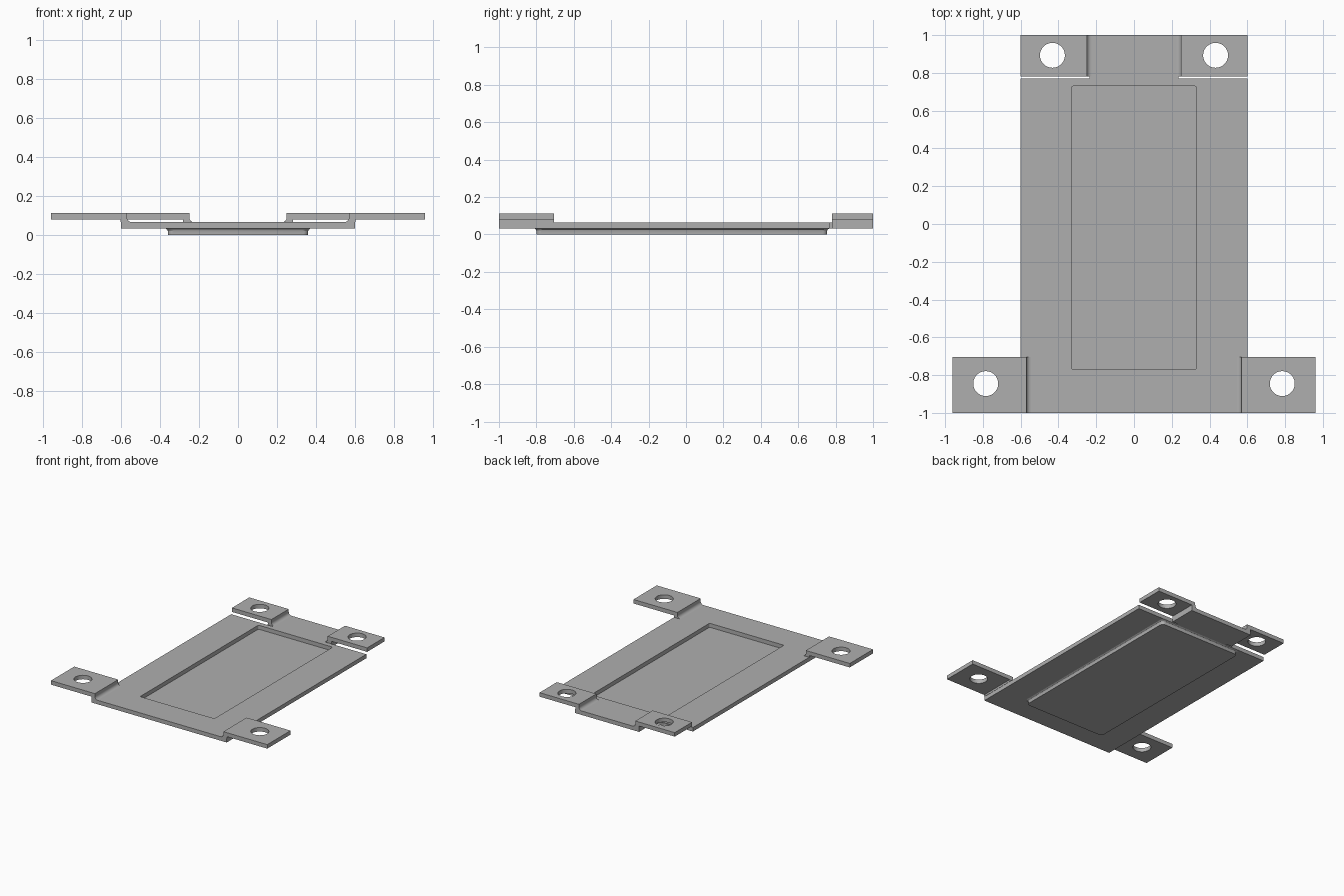
import bpy, bmesh, math

if "Cube" in bpy.data.objects:
    bpy.data.objects.remove(bpy.data.objects["Cube"])

T = 0.032          # sheet thickness
Z0, Z1 = 0.033, 0.065   # base plate bottom and top
ZT = 0.112         # tab top

grey = bpy.data.materials.new("sheet grey")
grey.diffuse_color = (0.43, 0.43, 0.43, 1)
grey.use_nodes = True
grey.node_tree.nodes["Principled BSDF"].inputs["Base Color"].default_value = grey.diffuse_color


def add_object(name, mesh, smooth=True):
    obj = bpy.data.objects.new(name, mesh)
    bpy.context.collection.objects.link(obj)
    mesh.materials.clear()
    mesh.materials.append(grey)
    if smooth:
        bpy.ops.object.select_all(action='DESELECT')
        obj.select_set(True)
        bpy.context.view_layer.objects.active = obj
        bpy.ops.object.shade_smooth_by_angle(angle=math.radians(25))
    return obj


def circle(cx, cy, r, n=40):
    return [(cx + r * math.cos(2 * math.pi * i / n),
             cy + r * math.sin(2 * math.pi * i / n)) for i in range(n)]


def rounded_rect(x0, x1, y0, y1, r, n=4):
    pts = []
    corners = [(x1 - r, y1 - r), (x0 + r, y1 - r), (x0 + r, y0 + r), (x1 - r, y0 + r)]
    for k, (cx, cy) in enumerate(corners):
        for i in range(n + 1):
            a = math.pi / 2 * (k + i / n)
            pts.append((cx + r * math.cos(a), cy + r * math.sin(a)))
    return pts


def sheet(name, loops, z0, z1):
    """Flat sheet: first loop is the outline, the others are openings."""
    curve = bpy.data.curves.new(name, 'CURVE')
    curve.dimensions = '2D'
    curve.fill_mode = 'BOTH'
    curve.extrude = (z1 - z0) / 2
    for loop in loops:
        s = curve.splines.new('POLY')
        s.points.add(len(loop) - 1)
        for p, (x, y) in zip(s.points, loop):
            p.co = (x, y, 0, 1)
        s.use_cyclic_u = True
    tmp = bpy.data.objects.new(name + "_outline", curve)
    bpy.context.collection.objects.link(tmp)
    bpy.context.view_layer.update()
    mesh = bpy.data.meshes.new_from_object(tmp.evaluated_get(
        bpy.context.evaluated_depsgraph_get()))
    bpy.data.objects.remove(tmp)
    bm = bmesh.new()
    bm.from_mesh(mesh)
    bmesh.ops.remove_doubles(bm, verts=bm.verts, dist=1e-5)
    bmesh.ops.translate(bm, verts=bm.verts, vec=(0, 0, (z0 + z1) / 2))
    bmesh.ops.recalc_face_normals(bm, faces=bm.faces)
    bm.to_mesh(mesh)
    bm.free()
    return add_object(name, mesh)


def loft(name, rings):
    """Closed solid through rings of equal point count."""
    bm = bmesh.new()
    vs = [[bm.verts.new(p) for p in ring] for ring in rings]
    n = len(vs[0])
    for a, b in zip(vs, vs[1:]):
        for i in range(n):
            bm.faces.new((a[i], a[(i + 1) % n], b[(i + 1) % n], b[i]))
    bm.faces.new(vs[0])
    bm.faces.new(vs[-1])
    bmesh.ops.recalc_face_normals(bm, faces=bm.faces)
    mesh = bpy.data.meshes.new(name)
    bm.to_mesh(mesh)
    bm.free()
    return add_object(name, mesh)


# Base plate with notched rear corners and a rectangular opening
half = [(0.6, -1), (0.6, 0.77), (0.235, 0.77), (0.235, 0.78), (0.283, 0.78), (0.283, 1)]
outline = half + [(-x, y) for x, y in reversed(half)]
sheet("base_plate", [outline, rounded_rect(-0.33, 0.33, -0.77, 0.73, 0.01)], Z0, Z1)

# Pressed-down tray floor, flaring out where it meets the plate
rings = []
for grow, z in ((0, 0), (0, 0.02), (0.003, 0.027), (0.012, Z0)):
    rings.append([(x, y, z) for x, y in rounded_rect(
        -0.36 - grow, 0.36 + grow, -0.80 - grow, 0.755 + grow, 0.03)])
loft("tray_floor", rings)

# Raised mounting tabs: a filleted riser and a flat drilled ear on each
# (name, riser inner x, outer end x, y range, hole centre)
tabs = [("front", 0.57, 0.96, -1.0, -0.705, (0.785, -0.845)),
        ("rear", 0.25, 0.60, 0.78, 1.0, (0.432, 0.893))]
R = 0.025
for name, xi, xe, y0, y1, (hx, hy) in tabs:
    xo = xi + T
    profile = [(xi - R + R * math.sin(a), Z1 + R - R * math.cos(a))
               for a in (math.pi / 2 * i / 6 for i in range(7))]
    profile += [(xi, ZT), (xo, ZT), (xo, Z1)]
    for side, s in (("left", -1), ("right", 1)):
        loft(f"{name}_{side}_riser",
             [[(s * x, y, z) for x, z in profile] for y in (y0, y1)])
        ear = [(s * xo, y0), (s * xe, y0), (s * xe, y1), (s * xo, y1)]
        sheet(f"{name}_{side}_ear", [ear, circle(s * hx, hy, 0.066)], ZT - T, ZT)
